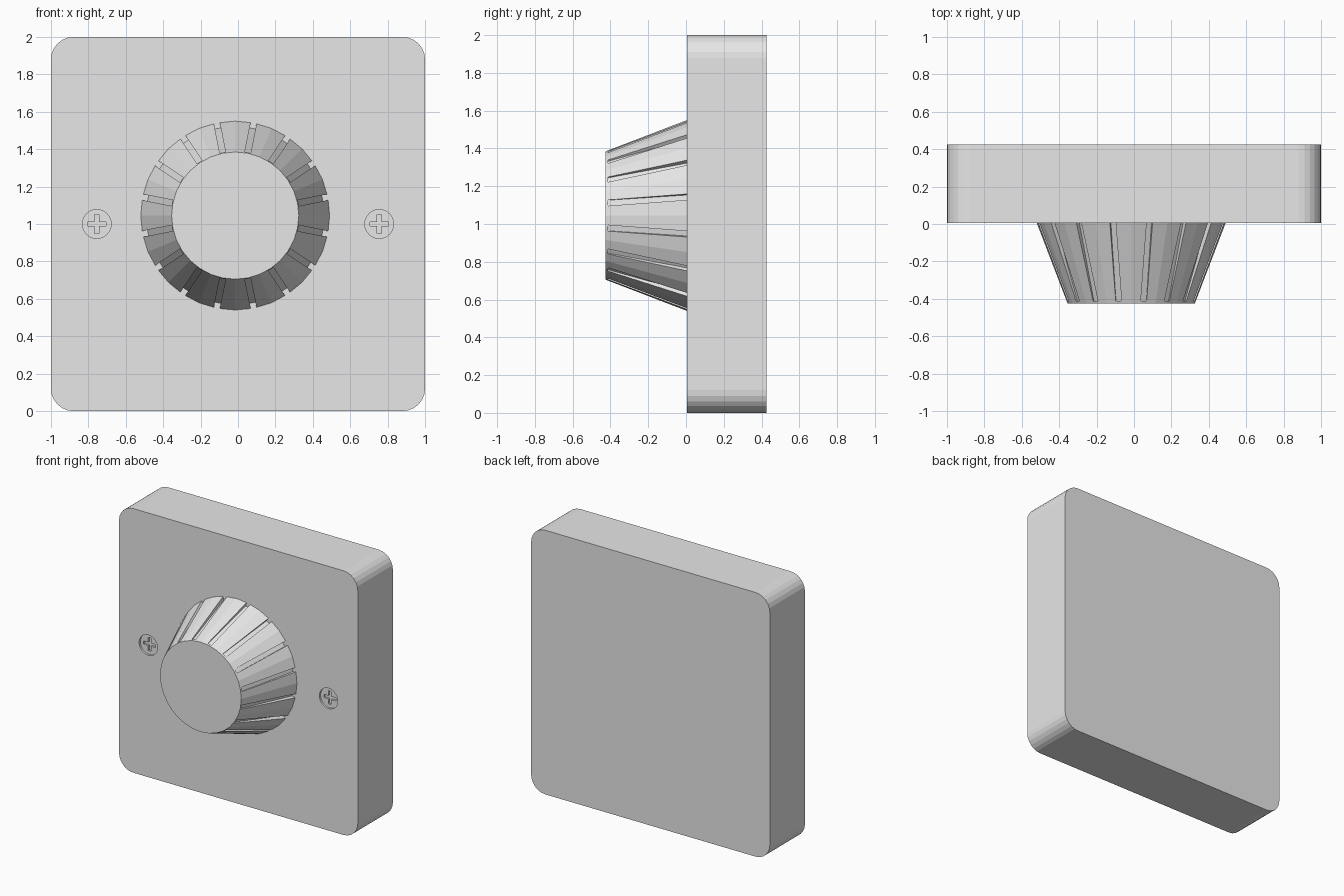
import bpy, bmesh
from math import sin, cos, pi
from mathutils import Vector, Matrix

old = bpy.data.objects.get("Cube")
if old:
    bpy.data.objects.remove(old, do_unlink=True)

grey = bpy.data.materials.new("light_grey")
grey.use_nodes = True
grey.diffuse_color = (0.8, 0.8, 0.8, 1)
grey.node_tree.nodes["Principled BSDF"].inputs["Base Color"].default_value = grey.diffuse_color

FRONT, BACK, TIP = 0.005, 0.425, -0.425


def add_object(name, bm):
    bmesh.ops.recalc_face_normals(bm, faces=bm.faces)
    mesh = bpy.data.meshes.new(name)
    bm.to_mesh(mesh)
    bm.free()
    mesh.materials.append(grey)
    obj = bpy.data.objects.new(name, mesh)
    bpy.context.collection.objects.link(obj)
    return obj


def loft(bm, rings):
    """Skin a list of (x, z) outlines placed at given y, with end caps."""
    loops = [[bm.verts.new((x, y, z)) for x, z in pts] for y, pts in rings]
    n = len(loops[0])
    for a, b in zip(loops, loops[1:]):
        for i in range(n):
            j = (i + 1) % n
            bm.faces.new((a[i], a[j], b[j], b[i]))
    bm.faces.new(loops[0])
    bm.faces.new(loops[-1])


def box(name, size, centre):
    bm = bmesh.new()
    bmesh.ops.create_cube(bm, size=1)
    bmesh.ops.scale(bm, vec=size, verts=bm.verts)
    bmesh.ops.translate(bm, vec=centre, verts=bm.verts)
    return add_object(name, bm)


def disc(name, radius, depth, centre):
    bm = bmesh.new()
    bmesh.ops.create_cone(bm, cap_ends=True, segments=32, radius1=radius,
                          radius2=radius, depth=depth,
                          matrix=Matrix.Translation(centre) @ Matrix.Rotation(pi / 2, 4, 'X'))
    return add_object(name, bm)


def cut(target, cutter):
    cutter.hide_render = True
    mod = target.modifiers.new("cut", 'BOOLEAN')
    mod.operation = 'DIFFERENCE'
    mod.solver = 'EXACT'
    mod.object = cutter
    bpy.context.view_layer.objects.active = target
    bpy.ops.object.modifier_apply(modifier=mod.name)
    bpy.data.objects.remove(cutter, do_unlink=True)


# Wall plate with rounded corners
R, STEPS = 0.12, 6
outline = []
for k, (sx, sz) in enumerate([(1, 1), (-1, 1), (-1, -1), (1, -1)]):
    for i in range(STEPS + 1):
        a = (k + i / STEPS) * pi / 2
        outline.append((sx * (1 - R) + R * cos(a), 1 + sz * (1 - R) + R * sin(a)))
bm = bmesh.new()
loft(bm, [(FRONT, outline), (BACK, outline)])
plate = add_object("wall_plate", bm)

# Recessed screw heads with cross slots
for side in (-1, 1):
    x = side * 0.755
    cut(plate, disc("screw_hole", 0.077, 0.03, (x, FRONT, 1)))
    cut(plate, box("slot_upright", (0.024, 0.06, 0.1), (x, FRONT, 1)))
    cut(plate, box("slot_level", (0.1, 0.06, 0.024), (x, FRONT, 1)))

# Fluted knob: tapered body with grooves, closed by a full round cap
CX, CZ, TEETH, HALF = -0.015, 1.045, 16, 0.016
BASE_R, TIP_R = 0.505, 0.34
CAP_Y = TIP + 0.012
CAP_R = TIP_R + (BASE_R - TIP_R) * 0.012 / (FRONT - TIP)


def polar(r, a):
    return Vector((CX + r * cos(a), CZ + r * sin(a)))


def fluted(r, floor):
    pts = []
    step = pi / TEETH
    for i in range(TEETH):
        mid = 2 * i * step
        peak, gap = polar(r, mid), polar(r, mid + step)
        following = polar(r, mid + 2 * step)
        across = Vector((-sin(mid + step), cos(mid + step))) * HALF
        pts += [peak,
                gap + (peak - gap).normalized() * HALF,
                polar(floor, mid + step) - across,
                polar(floor, mid + step) + across,
                gap + (following - gap).normalized() * HALF]
    return pts


bm = bmesh.new()
loft(bm, [(CAP_Y, fluted(CAP_R, CAP_R - 0.01)), (FRONT, fluted(BASE_R, 0.475))])
add_object("knob_body", bm)

bm = bmesh.new()
loft(bm, [(y, [polar(r, i * pi / TEETH) for i in range(2 * TEETH)])
          for y, r in ((TIP, TIP_R), (CAP_Y, CAP_R))])
add_object("knob_cap", bm)
